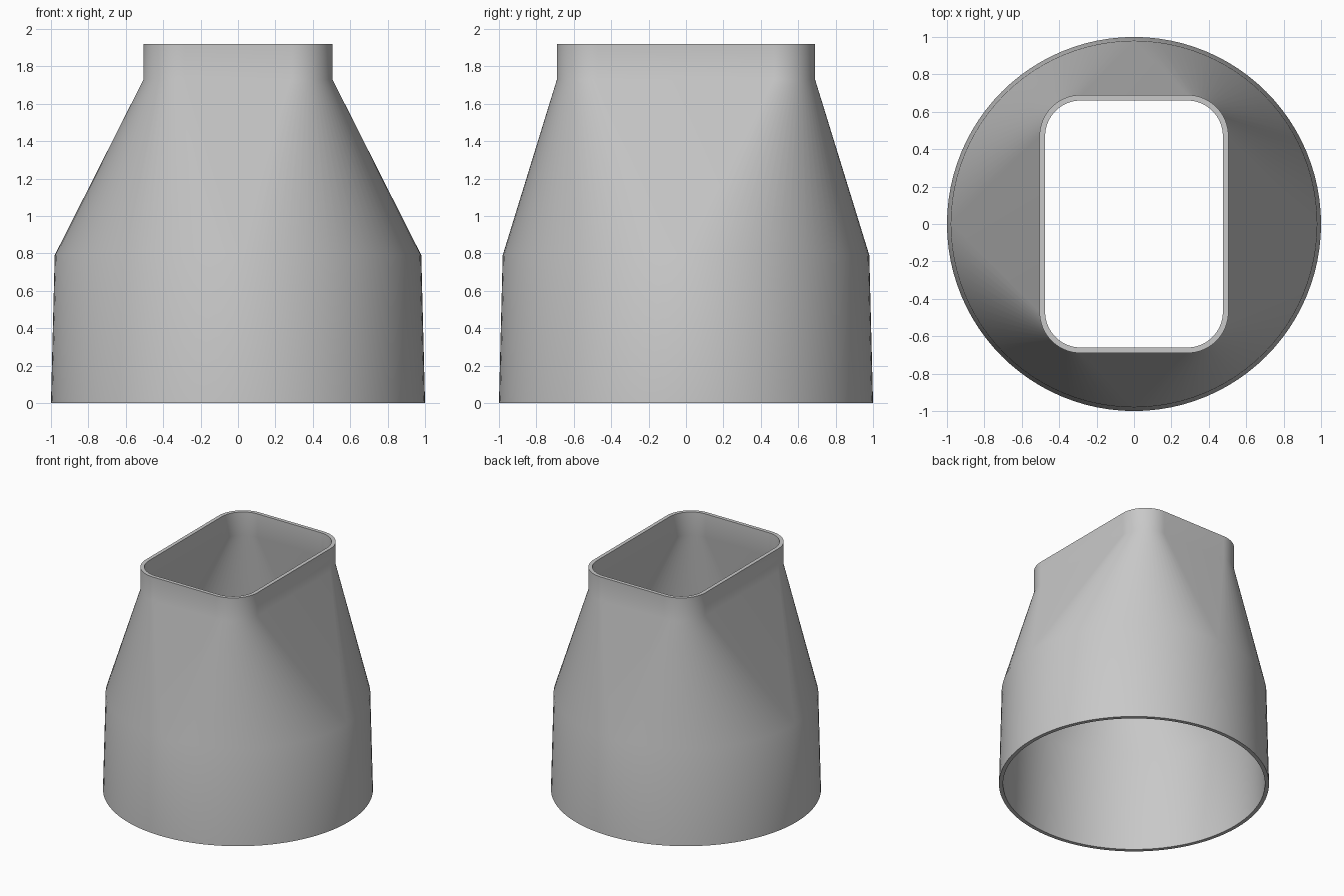
import bpy
import bmesh
from math import sin, cos, pi, radians

if "Cube" in bpy.data.objects:
    bpy.data.objects.remove(bpy.data.objects["Cube"], do_unlink=True)

SEGMENTS = 24  # per quarter turn
WALL = 0.03


def ring(bm, half_x, half_y, radius, z):
    """Rounded rectangle; a circle when the radius equals both half sizes."""
    verts = []
    for quarter, (sx, sy) in enumerate(((1, 1), (-1, 1), (-1, -1), (1, -1))):
        for i in range(SEGMENTS + 1):
            a = (quarter + i / SEGMENTS) * pi / 2
            verts.append(bm.verts.new((sx * (half_x - radius) + radius * cos(a),
                                       sy * (half_y - radius) + radius * sin(a), z)))
    return verts


# Half width, half depth, corner radius and height, from bottom to top
sections = [
    (1.0, 1.0, 1.0, 0.0),
    (0.98, 0.98, 0.98, 0.79),
    (0.505, 0.69, 0.22, 1.73),
    (0.505, 0.69, 0.22, 1.92),
]

# Outer wall going up, inner wall coming back down
bm = bmesh.new()
rings = [ring(bm, *s) for s in sections]
rings += [ring(bm, x - WALL, y - WALL, r - WALL, z) for x, y, r, z in reversed(sections)]

# Bridge neighbouring rings into a closed shell
count = len(rings[0])
for k, lower in enumerate(rings):
    upper = rings[(k + 1) % len(rings)]
    for i in range(count):
        j = (i + 1) % count
        bm.faces.new((lower[i], lower[j], upper[j], upper[i]))

# Merge the doubled circle points so the flat sides become triangles
bmesh.ops.remove_doubles(bm, verts=bm.verts, dist=0.0001)
bmesh.ops.recalc_face_normals(bm, faces=bm.faces)

mesh = bpy.data.meshes.new("duct_adapter")
bm.to_mesh(mesh)
bm.free()
adapter = bpy.data.objects.new("duct_adapter", mesh)
bpy.context.collection.objects.link(adapter)

# Grey plastic
grey = bpy.data.materials.new("grey_plastic")
grey.use_nodes = True
colour = (0.58, 0.58, 0.58, 1)
grey.diffuse_color = colour
grey.node_tree.nodes["Principled BSDF"].inputs["Base Color"].default_value = colour
mesh.materials.append(grey)

# Smooth walls with crisp rims
bpy.ops.object.select_all(action="DESELECT")
adapter.select_set(True)
bpy.context.view_layer.objects.active = adapter
bpy.ops.object.shade_smooth_by_angle(angle=radians(30))
